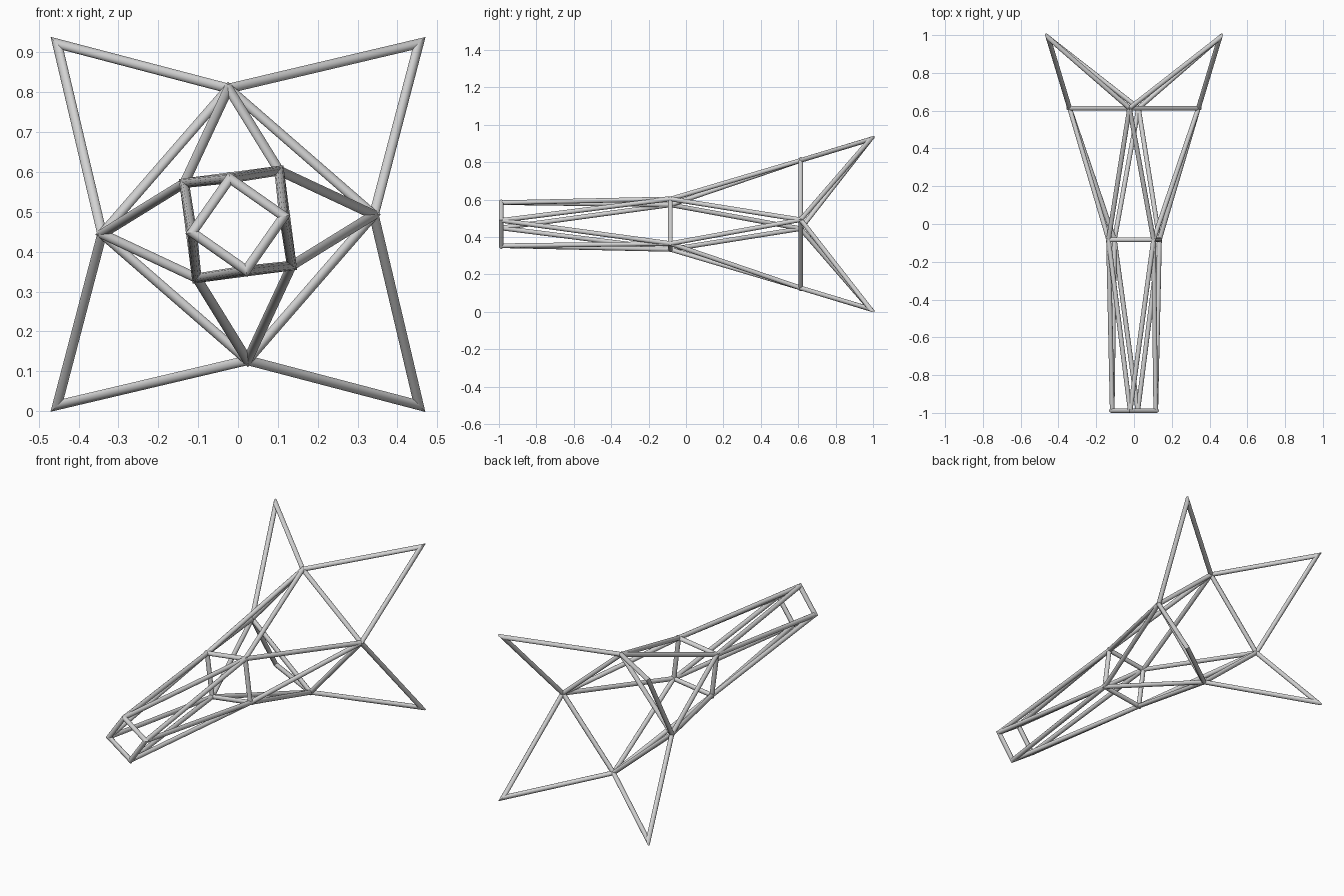
import bpy, bmesh, math
from mathutils import Vector

cube = bpy.data.objects.get("Cube")
if cube:
    bpy.data.objects.remove(cube, do_unlink=True)

RADIUS, SIDES, MID_Z = 0.0125, 12, 0.4685
GREY = (0.65, 0.65, 0.65, 1)

steel = bpy.data.materials.new("light grey steel")
steel.use_nodes = True
steel.diffuse_color = GREY
steel.node_tree.nodes["Principled BSDF"].inputs["Base Color"].default_value = GREY


def square(radius, angle, y):
    """Four corners of a square facing the front, turned by angle."""
    turns = [math.radians(angle - 90 * i) for i in range(4)]
    return [Vector((radius * math.cos(t), y, MID_Z + radius * math.sin(t))) for t in turns]


def add_rod(bm, a, b, cut_a=None, cut_b=None):
    """Straight rod from a to b; each end is cut by the plane with the given normal."""
    d = (b - a).normalized()
    side = d.cross(Vector((0, 1, 0))).normalized()
    up = side.cross(d)
    ends = []
    for p, n in ((a, cut_a or d), (b, cut_b or d)):
        ring = []
        for i in range(SIDES):
            t = 2 * math.pi * (i + 0.5) / SIDES
            o = RADIUS * (side * math.cos(t) + up * math.sin(t))
            ring.append(bm.verts.new(p + o - d * (o.dot(n) / d.dot(n))))
        ends.append(ring)
    for i in range(SIDES):
        j = (i + 1) % SIDES
        bm.faces.new((ends[0][i], ends[0][j], ends[1][j], ends[1][i])).smooth = True
    # Flat end caps with sharp rims
    for cap in (bm.faces.new(ends[0][::-1]), bm.faces.new(ends[1])):
        for edge in cap.edges:
            edge.smooth = False


def finish(name, bm):
    bmesh.ops.recalc_face_normals(bm, faces=bm.faces)
    mesh = bpy.data.meshes.new(name)
    bm.to_mesh(mesh)
    bm.free()
    mesh.materials.append(steel)
    bpy.context.collection.objects.link(bpy.data.objects.new(name, mesh))


def loop_frame(name, pts):
    """Closed loop of rods with mitred corners."""
    bm = bmesh.new()
    n = len(pts)
    dirs = [(pts[(i + 1) % n] - pts[i]).normalized() for i in range(n)]
    cuts = [dirs[i - 1] + dirs[i] for i in range(n)]
    for i in range(n):
        j = (i + 1) % n
        add_rod(bm, pts[i], pts[j], cuts[i], cuts[j])
    finish(name, bm)


def zigzag(a, b):
    """Alternate the corners of two squares, a first."""
    return [p for pair in zip(a, b) for p in pair]


def truss(name, a, b):
    """Straight rods zigzagging between two squares."""
    bm = bmesh.new()
    pts = zigzag(a, b)
    for i, p in enumerate(pts):
        add_rod(bm, p, pts[(i + 1) % len(pts)])
    finish(name, bm)


# Corner points of each square, going round from the top
front = square(0.117, 100, -0.988)
middle = square(0.17, 52.5, -0.083)
rear = square(0.342, 94, 0.613)
tips = square(0.454 * math.sqrt(2), 45, 0.986)

# Square frames
loop_frame("front_frame", front)
loop_frame("middle_frame", middle)
loop_frame("rear_frame", rear)

# Struts between the frames
truss("front_struts", front, middle)
truss("rear_struts", rear, middle)

# Four pointed fins at the back
loop_frame("tail_fins", zigzag(rear, tips))
